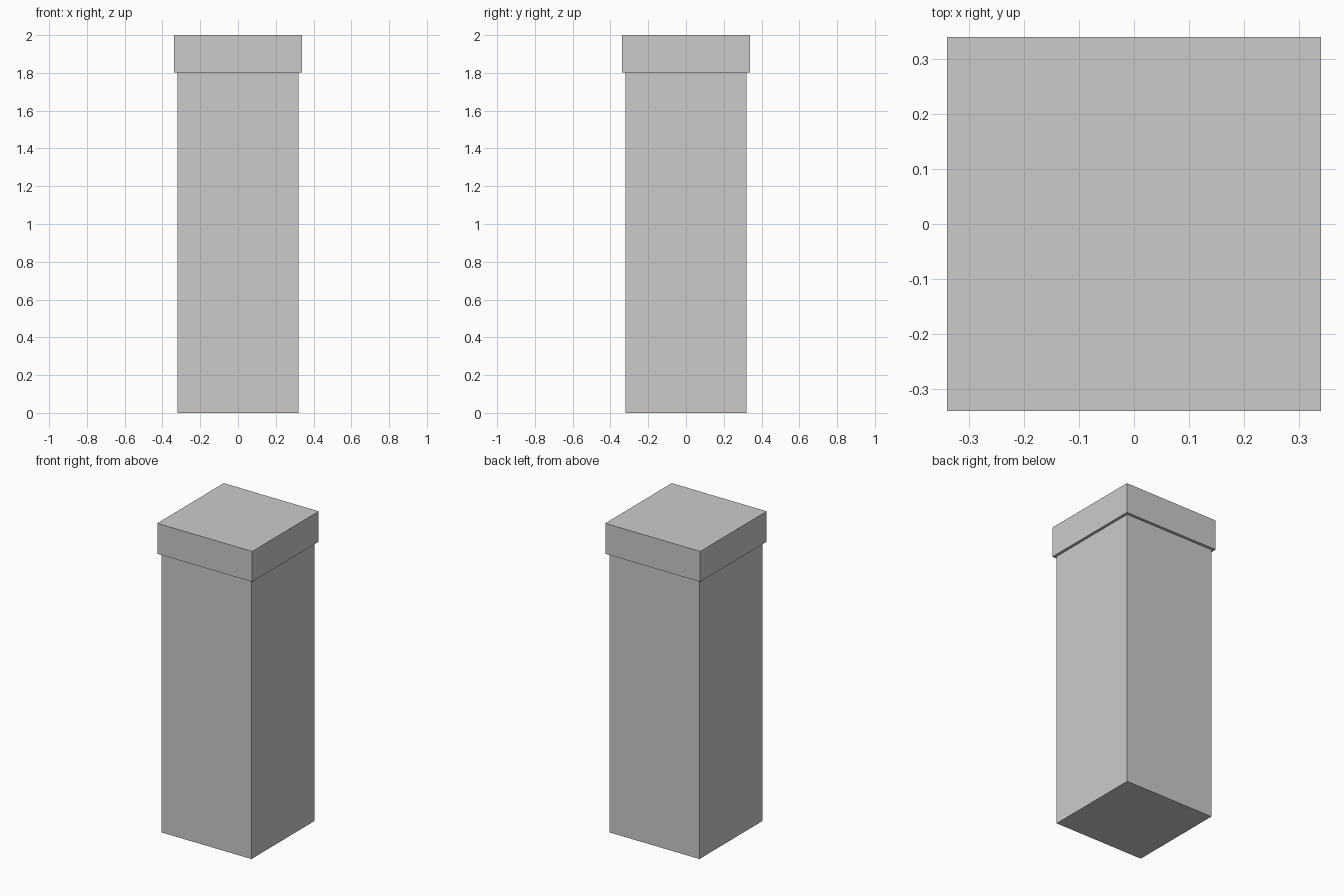
import bpy

if "Cube" in bpy.data.objects:
    bpy.data.objects.remove(bpy.data.objects["Cube"])


def box(name, width, z0, z1):
    """Square block centred on the z axis, spanning z0 to z1."""
    bpy.ops.mesh.primitive_cube_add(size=1, location=(0, 0, (z0 + z1) / 2))
    ob = bpy.context.object
    ob.name = name
    ob.scale = (width, width, z1 - z0)
    bpy.ops.object.transform_apply(location=False, rotation=False, scale=True)
    return ob


# Tall square shaft
box("pillar_shaft", 0.643, 0.0, 1.803)

# Slightly wider cap block
box("pillar_cap", 0.679, 1.803, 2.0)
